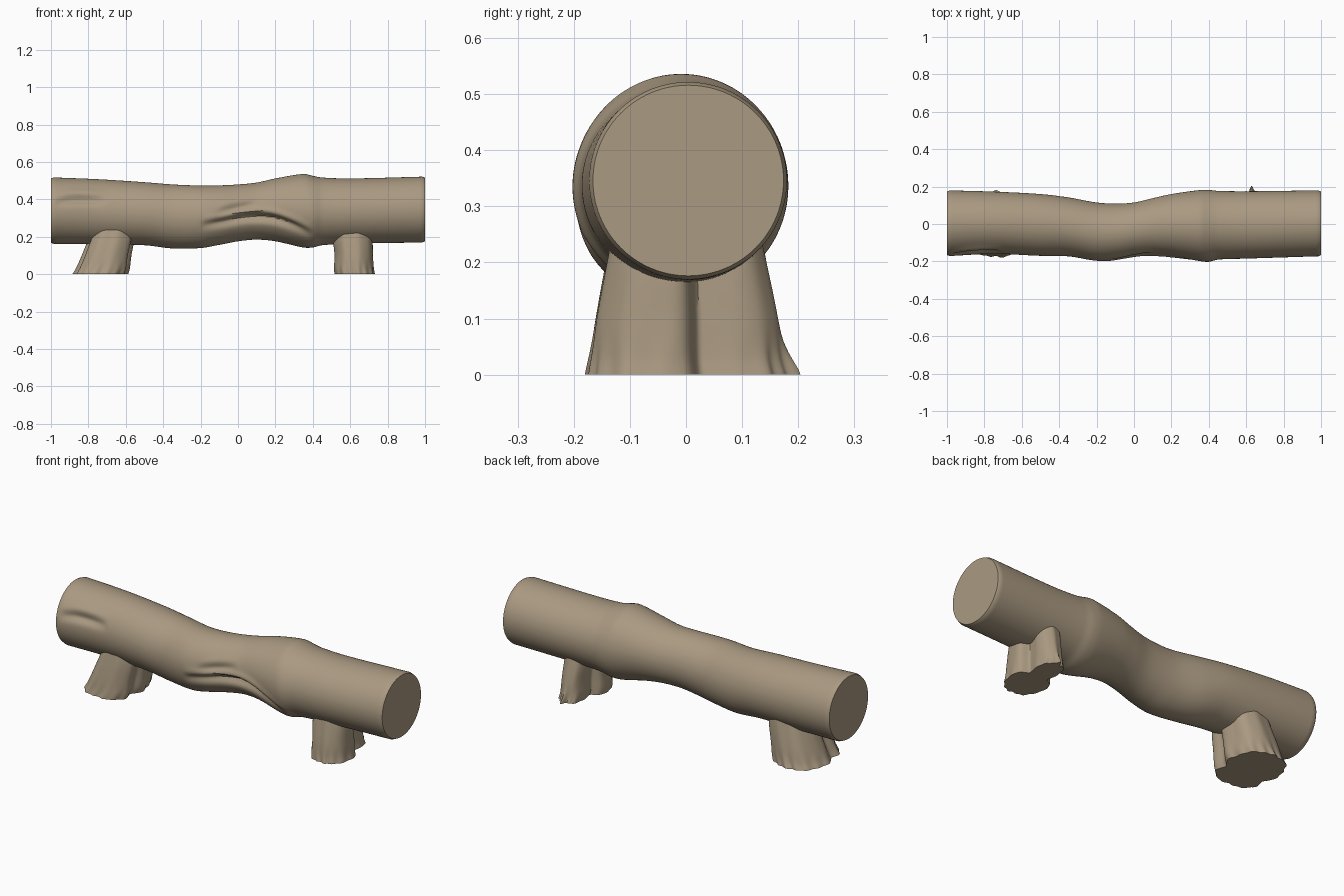
import bpy, bmesh, math

if "Cube" in bpy.data.objects:
    bpy.data.objects.remove(bpy.data.objects["Cube"])

bark = bpy.data.materials.new("bark brown")
bark.diffuse_color = (0.40, 0.32, 0.22, 1)
bark.use_nodes = True
bark.node_tree.nodes["Principled BSDF"].inputs["Base Color"].default_value = bark.diffuse_color


def sample(table, t):
    """Smooth (cubic) interpolation of the rows of a table keyed by column 0."""
    t = max(table[0][0], min(table[-1][0], t))
    i = max(k for k in range(len(table) - 1) if table[k][0] <= t)
    a, b = table[i], table[i + 1]
    p, n = table[max(i - 1, 0)], table[min(i + 2, len(table) - 1)]
    h = b[0] - a[0]
    u = (t - a[0]) / h
    out = []
    for c in range(1, len(a)):
        m0 = (b[c] - p[c]) / (b[0] - p[0]) * h
        m1 = (n[c] - a[c]) / (n[0] - a[0]) * h
        out.append((2*u**3 - 3*u**2 + 1)*a[c] + (u**3 - 2*u**2 + u)*m0
                   + (3*u**2 - 2*u**3)*b[c] + (u**3 - u**2)*m1)
    return out


def bump(d, w):
    return math.exp(-(d / w) ** 2)


def angle_gap(a, b):
    return (a - b + math.pi) % (2 * math.pi) - math.pi


def loft(name, rings):
    """Skin closed rings of points, cap both ends, smooth shade."""
    bm = bmesh.new()
    vs = [[bm.verts.new(p) for p in r] for r in rings]
    n = len(vs[0])
    for r0, r1 in zip(vs, vs[1:]):
        for j in range(n):
            bm.faces.new((r0[j], r0[(j + 1) % n], r1[(j + 1) % n], r1[j]))
    bm.faces.new(vs[0][::-1])
    bm.faces.new(vs[-1])
    bmesh.ops.recalc_face_normals(bm, faces=bm.faces)
    me = bpy.data.meshes.new(name)
    bm.to_mesh(me)
    bm.free()
    me.materials.append(bark)
    ob = bpy.data.objects.new(name, me)
    bpy.context.collection.objects.link(ob)
    bpy.ops.object.select_all(action='DESELECT')
    ob.select_set(True)
    bpy.context.view_layer.objects.active = ob
    bpy.ops.object.shade_smooth_by_angle(angle=math.radians(40))


# Log outline: x, bottom z, top z, front y, back y
LOG = [(-1.0, .162, .518, -.172, .18), (-.75, .16, .508, -.16, .173),
       (-.5, .155, .492, -.17, .16), (-.35, .138, .48, -.173, .142),
       (-.2, .14, .474, -.196, .115), (-.1, .157, .475, -.19, .109),
       (0, .176, .48, -.172, .115), (.1, .185, .49, -.162, .138),
       (.2, .176, .512, -.17, .16), (.35, .143, .536, -.198, .181),
       (.4, .143, .526, -.202, .182), (.45, .155, .517, -.19, .177),
       (.6, .163, .512, -.185, .175), (1.0, .17, .522, -.172, .18)]

# Cracks on the front: path rows (x, z), depth
CRACKS = [([(-.2, .27), (-.08, .29), (.05, .315), (.18, .31), (.3, .27), (.4, .22)], .03),
          ([(-.12, .335), (-.03, .36), (.1, .385)], .012),
          ([(-.98, .395), (-.88, .41), (-.7, .405)], .018)]


def crack_depth(x, z):
    d = 0
    for path, depth in CRACKS:
        x0, x1 = path[0][0], path[-1][0]
        if x0 < x < x1:
            dz = z - sample(path, x)[0]
            fade = math.sin(math.pi * (x - x0) / (x1 - x0)) ** 0.7
            d += fade * depth * (bump(dz + .012, .022) - .4 * bump(dz - .022, .02))
    return d


N = 112
xs = [-1, -.994, -.985] + [-.97 + 1.94 * i / 150 for i in range(151)] + [.985, .994, 1]
rings = []
for x in xs:
    z0, z1, y0, y1 = sample(LOG, x)
    cz, cy, rz, ry = (z0 + z1) / 2, (y0 + y1) / 2, (z1 - z0) / 2, (y1 - y0) / 2
    e = 1 - max(0, abs(x) - .985) / .015 * .035      # worn rim at the ends
    ring = []
    for j in range(N):
        a = 2 * math.pi * j / N
        c, s = math.cos(a) * e, math.sin(a) * e
        z = cz + rz * s
        k = crack_depth(x, z) if c < 0 else 0
        f = 1 - k / rz * min(1, -c * 2) if c < 0 else 1
        ring.append((x, cy + ry * c * f, cz + rz * s * f))
    rings.append(ring)
loft("log", rings)


# Legs: outline rows (z, min x, max x, min y, max y), side creases and toes
def leg(name, table, notch, depth, back_width, toes):
    rings = []
    for i in range(25):
        z = .3 * (i / 24) ** 1.3
        x0, x1, y0, y1 = sample(table, z)
        low = bump(z, .05)
        ring = []
        for j in range(120):
            a = 2 * math.pi * j / 120
            c, s = math.cos(a), math.sin(a)
            r = (abs(c) ** 2.6 + abs(s) ** 2.6) ** (-1 / 2.6)
            for n in (notch, math.pi - notch):
                r *= 1 - depth * bump(angle_gap(a, n), .2)
            r *= 1 + .012 * math.sin(9 * a + 1) + .02 * low * math.sin(17 * a)
            for t, h in toes:
                r += low * h * bump(angle_gap(a, t), .14)
            w = 1 - (1 - back_width) * min(1, max(0, s * 2.5))
            ring.append(((x0 + x1) / 2 + (x1 - x0) / 2 * c * r * w,
                         (y0 + y1) / 2 + (y1 - y0) / 2 * s * r, z))
        rings.append(ring)
    loft(name, rings)


leg("left_leg",
    [(0, -.885, -.59, -.175, .172), (.03, -.868, -.58, -.17, .166),
     (.1, -.838, -.57, -.16, .158), (.2, -.798, -.552, -.142, .142),
     (.3, -.76, -.55, -.12, .122)],
    -.35, .2, .95, [(1.6, .03), (-1.2, .03)])
leg("right_leg",
    [(0, .517, .733, -.17, .178), (.03, .513, .728, -.166, .17),
     (.1, .515, .724, -.158, .162), (.2, .508, .72, -.14, .142),
     (.3, .53, .70, -.12, .12)],
    .2, .38, .66, [(1.5, .13), (2.2, .05)])
